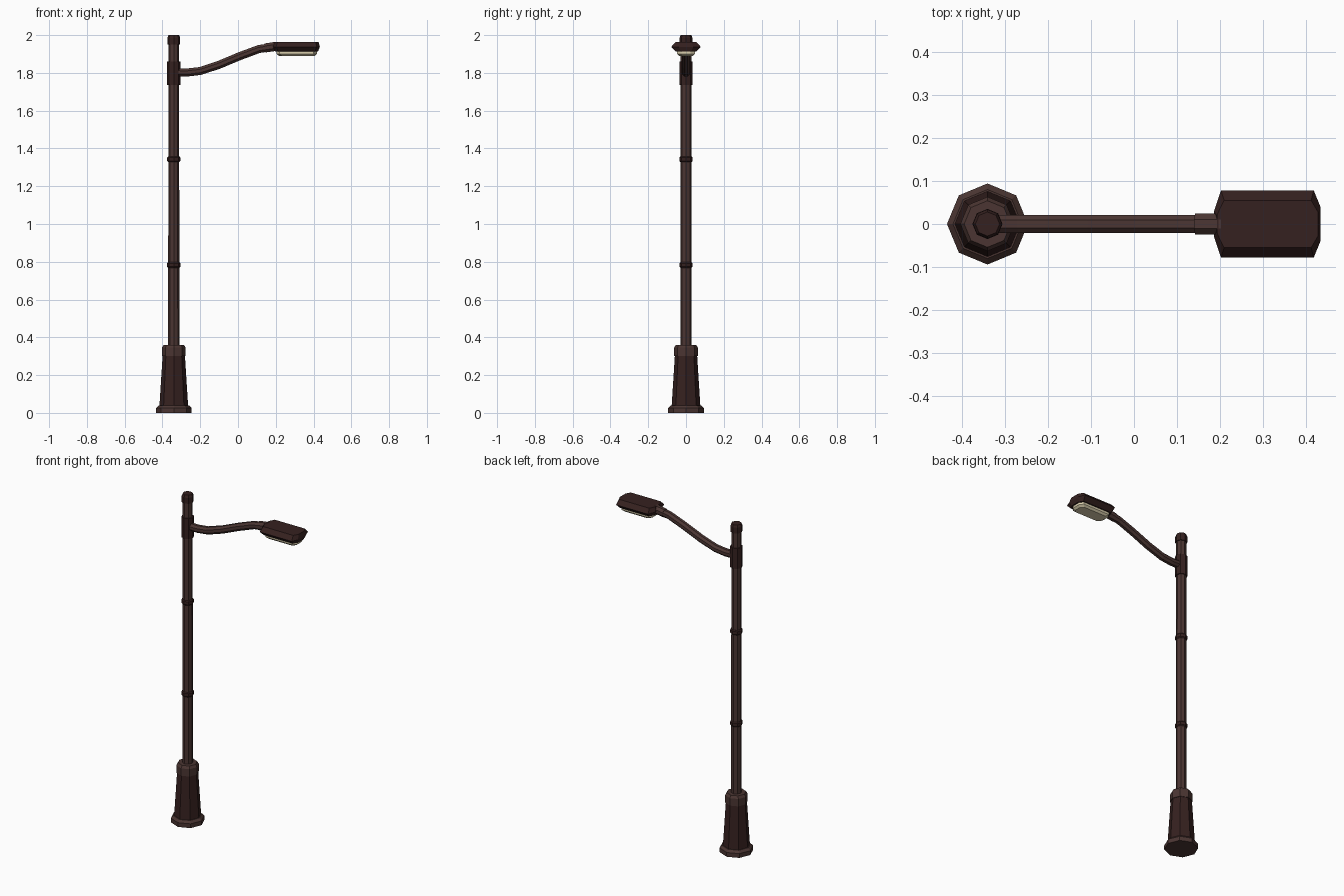
import bpy, bmesh
from math import cos, sin, pi
from mathutils import Vector

if "Cube" in bpy.data.objects:
    bpy.data.objects.remove(bpy.data.objects["Cube"])

PX = -0.34  # pole axis


def material(name, rgb):
    m = bpy.data.materials.new(name)
    m.diffuse_color = (*rgb, 1)
    m.use_nodes = True
    m.node_tree.nodes["Principled BSDF"].inputs["Base Color"].default_value = m.diffuse_color
    return m


BROWN = material("brown_metal", (0.070, 0.036, 0.032))
DARK = material("dark_metal", (0.036, 0.015, 0.014))
GLASS = material("lamp_glass", (0.70, 0.62, 0.42))


def loft(name, rings, mat):
    """Skin a list of equal-length rings and close both ends."""
    bm = bmesh.new()
    loops = [[bm.verts.new(p) for p in r] for r in rings]
    n = len(loops[0])
    for a, b in zip(loops, loops[1:]):
        for i in range(n):
            j = (i + 1) % n
            bm.faces.new((a[i], a[j], b[j], b[i]))
    bm.faces.new(loops[0])
    bm.faces.new(loops[-1])
    bmesh.ops.recalc_face_normals(bm, faces=bm.faces)
    me = bpy.data.meshes.new(name)
    bm.to_mesh(me)
    bm.free()
    me.materials.append(mat)
    ob = bpy.data.objects.new(name, me)
    bpy.context.collection.objects.link(ob)
    return ob


def turned(name, profile, mat, sides=8):
    """Octagonal part around the pole axis from (radius, z) pairs."""
    angles = [2 * pi * i / sides for i in range(sides)]
    return loft(name, [[(PX + r * cos(a), r * sin(a), z) for a in angles]
                       for r, z in profile], mat)


def tube(name, path, radius, mat, sides=8):
    """Tube following (x, z) points in the y = 0 plane."""
    pts = [Vector((x, 0, z)) for x, z in path]
    rings = []
    for i, p in enumerate(pts):
        d = (pts[min(i + 1, len(pts) - 1)] - pts[max(i - 1, 0)]).normalized()
        up = Vector((-d.z, 0, d.x))
        rings.append([p + radius * (cos(a) * Vector((0, 1, 0)) + sin(a) * up)
                      for a in [2 * pi * (k + 0.5) / sides for k in range(sides)]])
    return loft(name, rings, mat)


def slab(name, levels, mat):
    """Cut-cornered slab from (x0, x1, half_width, z) levels."""
    rings = []
    for x0, x1, w, z in levels:
        c = 0.016
        half = [(x0, 0.4 * w), (x0 + c, w), (x1 - c, w), (x1, 0.5 * w)]
        outline = half + [(x, -y) for x, y in reversed(half)]
        rings.append([(x, y, z) for x, y in outline])
    return loft(name, rings, mat)


# Base
turned("base_foot", [(0.094, 0), (0.094, 0.026), (0.080, 0.040)], BROWN)
turned("base_body", [(0.076, 0.035), (0.059, 0.305)], DARK)
turned("base_collar", [(0.063, 0.30), (0.063, 0.345), (0.054, 0.36)], BROWN)

# Pole with rings, sleeve and cap
turned("pole", [(0.030, 0.34), (0.028, 1.97)], BROWN)
for i, z in enumerate((0.783, 1.343)):
    turned(f"pole_ring_{i + 1}", [(0.030, z - 0.015), (0.035, z - 0.009),
                                  (0.035, z + 0.009), (0.030, z + 0.015)], DARK)
turned("arm_sleeve", [(0.035, 1.735), (0.035, 1.86)], DARK)
turned("pole_cap", [(0.034, 1.95), (0.034, 1.986), (0.028, 2.0)], DARK)

# Curved arm and its socket at the lamp
tube("arm", [(PX, 1.803), (-0.27, 1.802), (-0.20, 1.810), (-0.10, 1.843),
             (0.01, 1.889), (0.11, 1.926), (0.20, 1.940)], 0.023, BROWN)
tube("arm_socket", [(0.143, 1.932), (0.205, 1.941)], 0.026, BROWN)

# Lamp head and lens
slab("lamp_head", [(0.196, 0.424, 0.054, 1.913), (0.186, 0.433, 0.078, 1.938),
                   (0.193, 0.427, 0.055, 1.964)], DARK)
slab("lamp_lens", [(0.218, 0.405, 0.036, 1.889), (0.204, 0.417, 0.047, 1.900),
                   (0.204, 0.417, 0.047, 1.916)], GLASS)
